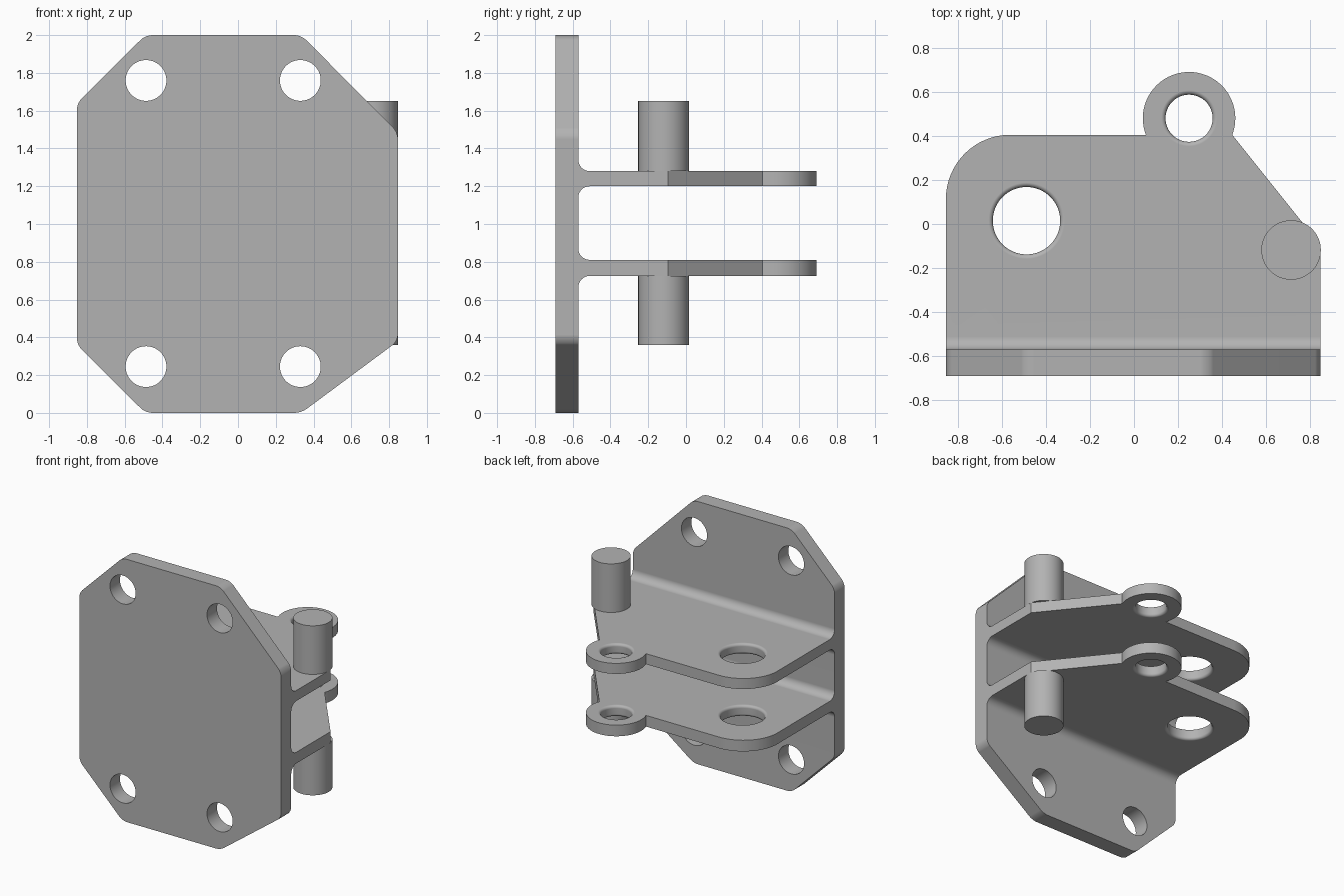
import bpy, bmesh
from math import radians, cos, sin
from mathutils import Vector

if "Cube" in bpy.data.objects:
    bpy.data.objects.remove(bpy.data.objects["Cube"])

grey = bpy.data.materials.new("plain grey")
grey.use_nodes = True
grey.diffuse_color = (0.45, 0.45, 0.45, 1)
grey.node_tree.nodes["Principled BSDF"].inputs["Base Color"].default_value = (0.45, 0.45, 0.45, 1)


def arc(cx, cy, r, start, end, n):
    angles = [radians(start + (end - start) * i / n) for i in range(n + 1)]
    return [(cx + r * cos(a), cy + r * sin(a)) for a in angles]


def finish(bm, name):
    bmesh.ops.recalc_face_normals(bm, faces=bm.faces)
    mesh = bpy.data.meshes.new(name)
    bm.to_mesh(mesh)
    bm.free()
    mesh.materials.append(grey)
    ob = bpy.data.objects.new(name, mesh)
    bpy.context.collection.objects.link(ob)
    return ob


def prism(name, outline, axis, low, high, rounding=0):
    """Extrude a 2D outline along one axis; optionally round its corners."""
    place = {"x": lambda a, b: (low, a, b),
             "y": lambda a, b: (a, low, b),
             "z": lambda a, b: (a, b, low)}[axis]
    direction = Vector([float(axis == c) for c in "xyz"])
    bm = bmesh.new()
    face = bm.faces.new([bm.verts.new(place(a, b)) for a, b in outline])
    ext = bmesh.ops.extrude_face_region(bm, geom=[face], use_keep_orig=True)
    moved = [g for g in ext["geom"] if isinstance(g, bmesh.types.BMVert)]
    bmesh.ops.translate(bm, verts=moved, vec=direction * (high - low))
    if rounding:
        along = [e for e in bm.edges
                 if abs((e.verts[0].co - e.verts[1].co).normalized().dot(direction)) > 0.99]
        bmesh.ops.bevel(bm, geom=along, offset=rounding, segments=4,
                        profile=0.5, affect="EDGES")
    return finish(bm, name)


def lathe(name, x, y, profile, n=64):
    """Closed turned solid from (radius, z) pairs."""
    bm = bmesh.new()
    rings = [[bm.verts.new((px, py, z)) for px, py in arc(x, y, r, 0, 360 - 360 / n, n - 1)]
             for r, z in profile]
    for a, b in zip(rings, rings[1:]):
        for i in range(n):
            j = (i + 1) % n
            bm.faces.new((a[i], a[j], b[j], b[i]))
    bm.faces.new(rings[0])
    bm.faces.new(rings[-1])
    return finish(bm, name)


def smooth(ob):
    bpy.ops.object.select_all(action="DESELECT")
    ob.select_set(True)
    bpy.context.view_layer.objects.active = ob
    bpy.ops.object.shade_smooth_by_angle(angle=radians(30))
    mod = ob.modifiers.new("even shading", "WEIGHTED_NORMAL")
    mod.keep_sharp = True


# Heights of the two flanges, plate depth, fillet size
flanges = [(0.725, 0.81), (1.20, 1.28)]
front, back, fil = -0.69, -0.57, 0.06

# Side section: upright plate with two filleted flanges
section = [(front, 2.1), (front, -0.1), (back, -0.1)]
for low, high in flanges:
    section += arc(back + fil, low - fil, fil, 180, 90, 8)
    section += [(0.8, low), (0.8, high)]
    section += arc(back + fil, high + fil, fil, 270, 180, 8)
section.append((back, 2.1))
bracket = prism("bracket", section, "x", -1, 1)

# Eight-sided plate outline, seen from the front
octagon = [(-0.49, 0), (0.335, 0), (0.847, 0.38), (0.847, 1.485),
           (0.335, 2), (-0.49, 2), (-0.853, 1.64), (-0.853, 0.36)]
plate_shape = prism("plate_shape", octagon, "y", -1, 1, 0.035)

# Flange outline with lug, seen from above
outline = [(0.95, -1), (0.95, -0.225)]
outline += arc(0.25, 0.48, 0.21, -21, 201, 40)
outline += arc(-0.562, 0.113, 0.292, 90, 180, 16)
outline += [(-0.95, 0.113), (-0.95, -1)]
flange_shape = prism("flange_shape", outline, "z", -0.5, 2.5)

cutters = [(plate_shape, "INTERSECT"), (flange_shape, "INTERSECT")]

# Bolt holes through the plate
for x in (-0.487, 0.33):
    for z in (0.245, 1.76):
        hole = prism("bolt_hole", arc(x, z, 0.108, 0, 354, 59), "y", -0.8, -0.45)
        cutters.append((hole, "DIFFERENCE"))

# Flange holes with rounded rims
rim = 0.02
for x, y, r in ((-0.488, 0.015, 0.153), (0.25, 0.48, 0.107)):
    profile = []
    for low, high in flanges:
        profile += [(r + rim, low - 0.05)]
        profile += arc(r + rim, low + rim, rim, 270, 180, 5)
        profile += arc(r + rim, high - rim, rim, 180, 90, 5)
        profile += [(r + rim, high + 0.05)]
    cutters.append((lathe("flange_hole", x, y, profile), "DIFFERENCE"))

for cutter, operation in cutters:
    mod = bracket.modifiers.new(cutter.name, "BOOLEAN")
    mod.object, mod.operation, mod.solver = cutter, operation, "EXACT"

# Bake the cuts and drop the helpers
depsgraph = bpy.context.evaluated_depsgraph_get()
baked = bpy.data.meshes.new_from_object(bracket.evaluated_get(depsgraph))
bracket.modifiers.clear()
bracket.data = baked
for cutter, _ in cutters:
    bpy.data.objects.remove(cutter)
smooth(bracket)

# Pins above and below the flanges
for name, low, high in (("upper_pin", 1.28, 1.65), ("lower_pin", 0.36, 0.725)):
    smooth(lathe(name, 0.713, -0.118, [(0.135, low), (0.135, high)]))
